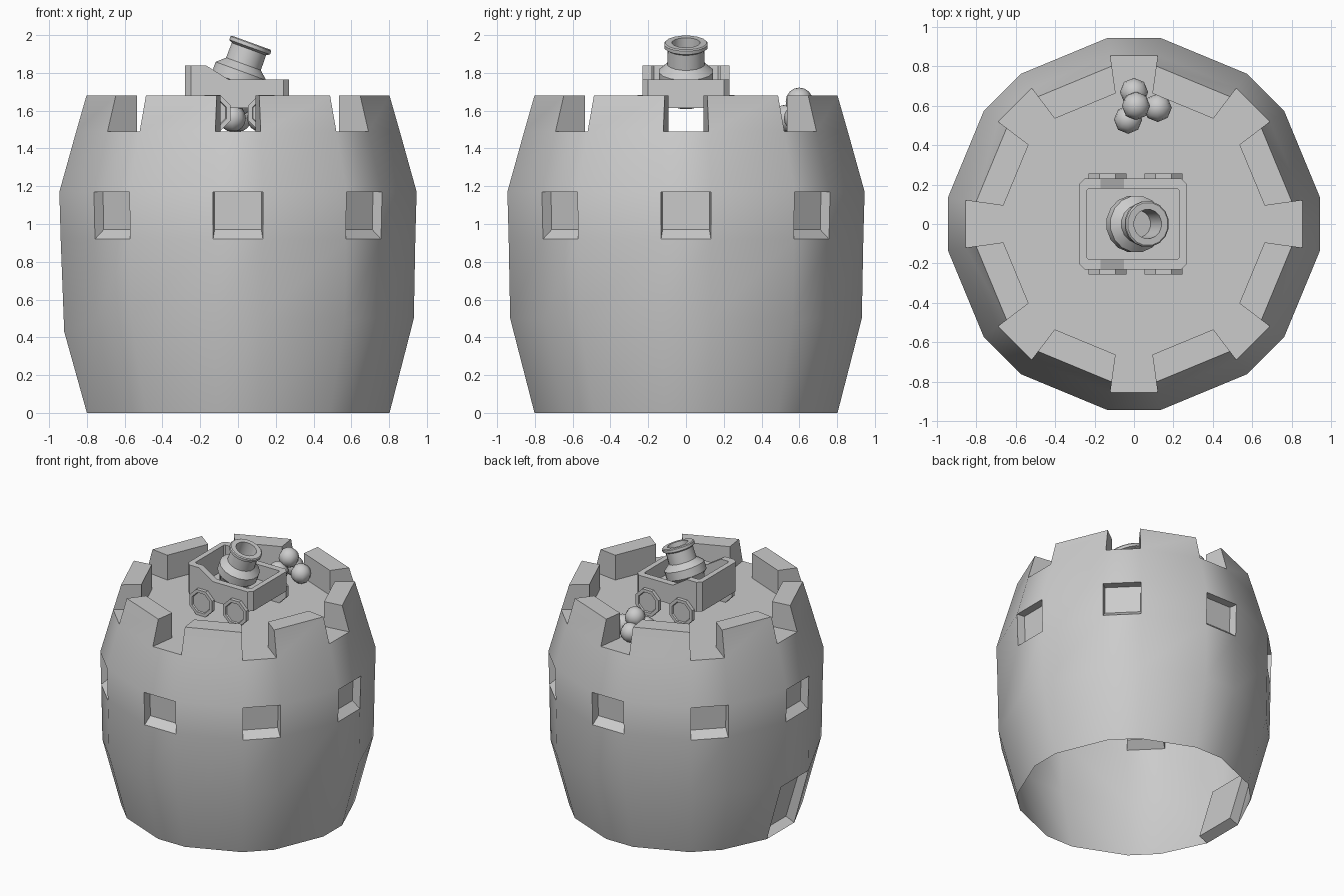
import bpy, bmesh
from math import radians, sin, cos, pi
from mathutils import Matrix, Vector

cube = bpy.data.objects.get("Cube")
if cube:
    bpy.data.objects.remove(cube, do_unlink=True)

stone = bpy.data.materials.new("stone_grey")
stone.use_nodes = True
GREY = (0.6, 0.6, 0.6, 1)
stone.diffuse_color = GREY
shader = next(n for n in stone.node_tree.nodes if n.type == 'BSDF_PRINCIPLED')
shader.inputs["Base Color"].default_value = GREY


def finish(bm, name, angle=32):
    """Turn a bmesh into a shaded object."""
    bmesh.ops.recalc_face_normals(bm, faces=bm.faces)
    mesh = bpy.data.meshes.new(name)
    bm.to_mesh(mesh)
    bm.free()
    obj = bpy.data.objects.new(name, mesh)
    bpy.context.collection.objects.link(obj)
    mesh.materials.append(stone)
    bpy.ops.object.select_all(action='DESELECT')
    obj.select_set(True)
    bpy.context.view_layer.objects.active = obj
    bpy.ops.object.shade_smooth_by_angle(angle=radians(angle))
    return obj


def bridge(bm, a, b):
    """Join two closed loops with quads."""
    for i in range(len(a)):
        j = (i + 1) % len(a)
        bm.faces.new((a[i], a[j], b[j], b[i]))


def block(bm, base, points):
    """Raise or sink a quad: side walls plus a new end face."""
    end = [bm.verts.new(p) for p in points]
    bridge(bm, base, end)
    bm.faces.new(end)


def polar(angle, r, z):
    return Vector((r * cos(angle), r * sin(angle), z))


def lathe(name, profile, sides, matrix):
    """Spin (radius, height) pairs about z, closing both ends."""
    bm = bmesh.new()
    loops = [[bm.verts.new(matrix @ polar(2 * pi * (i + .5) / sides, r, h))
              for i in range(sides)] for r, h in profile]
    for a, b in zip(loops, loops[1:]):
        bridge(bm, a, b)
    bm.faces.new(loops[0])
    bm.faces.new(loops[-1])
    return finish(bm, name)


# Tower: open-bottomed shell, narrow facets alternating with wide ones
angles = [radians(45 * k + s) for k in range(8) for s in (-8, 8)]
rings = [(.81, 0), (.94, .5), (.948, .92), (.955, 1.17), (.865, 1.49), (.67, 1.49)]
WINDOW_ROW, RIM_ROW, DOOR = 2, 4, 8
bm = bmesh.new()
loops = [[bm.verts.new(polar(a, r, z)) for a in angles] for r, z in rings]

# Widen one bottom facet for the doorway
for row, x, z in ((0, -.8, 0), (1, -.92, .43)):
    for i, y in ((DOOR, .165), (DOOR + 1, -.165)):
        loops[row][i].co = (x, y, z)

for row in range(len(rings) - 1):
    low, high = loops[row], loops[row + 1]
    for i in range(16):
        j = (i + 1) % 16
        quad = [low[i], low[j], high[j], high[i]]
        narrow = i % 2 == 0
        if row == WINDOW_ROW and narrow:
            # Sunken window with a sloping sill
            block(bm, quad, [polar(angles[i], .89, .97), polar(angles[j], .89, .97),
                             polar(angles[j], .895, 1.17), polar(angles[i], .895, 1.17)])
        elif row == RIM_ROW and not narrow:
            # Battlement block
            block(bm, quad, [polar(angles[i], .81, 1.68), polar(angles[j], .81, 1.68),
                             polar(angles[j], .67, 1.68), polar(angles[i], .67, 1.68)])
        elif row == 0 and i == DOOR:
            # Sunken doorway
            sink = [v.co + Vector((.07, 0, 0)) for v in quad]
            sink[0].z = sink[1].z = .03
            block(bm, quad, sink)
        else:
            bm.faces.new(quad)
bm.faces.new(loops[-1])
finish(bm, "tower")


# Cart: open tray with a high rear and sloping sides
def cart_top(x):
    t = min(max((x + .17) / .12, 0), 1)
    return 1.84 - .075 * t


def mirrored(half):
    return half + [(x, -y) for x, y in reversed(half)]


outer = mirrored([(-.28, .2), (-.25, .23), (-.17, .23), (-.05, .23), (.24, .23), (.27, .2)])
inner = mirrored([(-.24, .17), (-.23, .18), (-.17, .18), (-.05, .18), (.22, .18), (.23, .17)])
bm = bmesh.new()
tray = [[bm.verts.new((x, y, height(x))) for x, y in outline]
        for outline, height in ((outer, lambda x: 1.615), (outer, cart_top),
                                (inner, cart_top), (inner, lambda x: 1.65))]
for a, b in zip(tray, tray[1:]):
    bridge(bm, a, b)
bm.faces.new(tray[0])
bm.faces.new(tray[-1])
finish(bm, "cart", 20)

# Wheels: eight-sided with a sunken hub face
wheel = [(.104, 0), (.104, .03), (.08, .03), (.075, .02)]
for side, y in (("left", -1), ("right", 1)):
    for end, x in (("rear", -.135), ("front", .15)):
        place = Matrix.Translation((x, .227 * y, 1.588)) @ Matrix.Rotation(-y * pi / 2, 4, 'X')
        lathe(f"wheel_{end}_{side}", wheel, 8, place)

# Barrel: bored tube with a muzzle lip and a thick band, leaning forward
barrel = [(.07, -.15), (.075, 0), (.11, 0), (.117, -.006), (.117, -.025), (.098, -.036),
          (.1, -.12), (.145, -.16), (.145, -.22), (.12, -.245), (.1, -.32), (.07, -.35)]
lathe("cannon_barrel", barrel, 16,
      Matrix.Translation((.07, 0, 1.96)) @ Matrix.Rotation(radians(20), 4, 'Y'))

# Pile of cannonballs
for n, spot in enumerate([(0, .67, 1.56), (-.03, .53, 1.56), (.12, .59, 1.56), (.01, .6, 1.65)]):
    bm = bmesh.new()
    bmesh.ops.create_uvsphere(bm, u_segments=8, v_segments=8, radius=.072,
                              matrix=Matrix.Translation(spot))
    finish(bm, f"cannonball_{n + 1}", 60)
